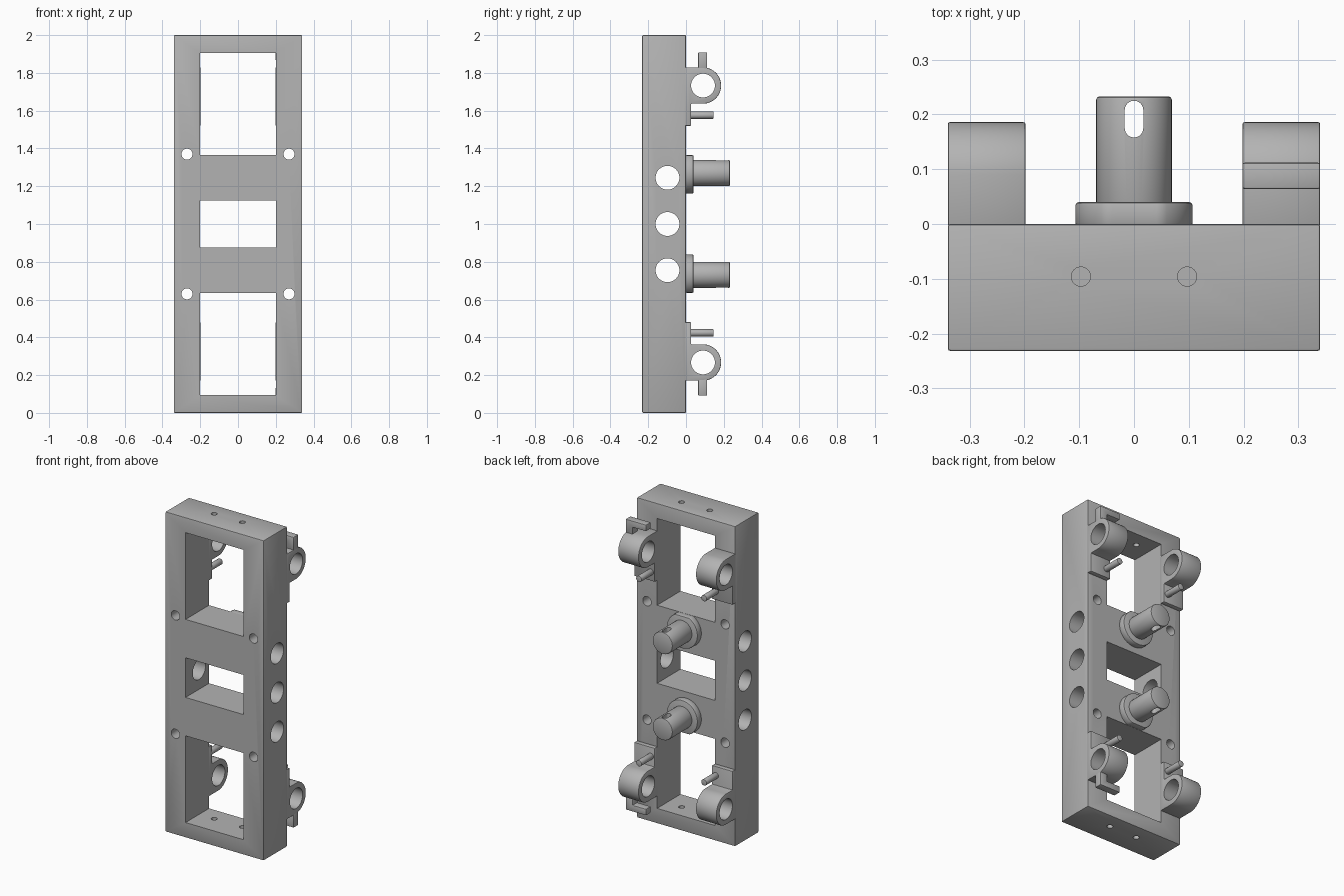
import bpy
import bmesh
from math import cos, sin, pi, radians

cube = bpy.data.objects.get("Cube")
if cube:
    bpy.data.objects.remove(cube, do_unlink=True)

grey = bpy.data.materials.new("machined_grey")
grey.use_nodes = True
grey.diffuse_color = (0.45, 0.45, 0.45, 1)
grey.node_tree.nodes["Principled BSDF"].inputs["Base Color"].default_value = (0.45, 0.45, 0.45, 1)

PLACE = {
    "x": lambda u, v, t: (t, u, v),
    "y": lambda u, v, t: (u, t, v),
    "z": lambda u, v, t: (u, v, t),
}


def arc(cu, cv, r, start=0, end=2 * pi, n=48):
    """Points along an arc; a full circle leaves out the repeated end point."""
    count = n if end - start >= 2 * pi else n + 1
    return [(cu + r * cos(start + (end - start) * i / n),
             cv + r * sin(start + (end - start) * i / n)) for i in range(count)]


def rect(u0, u1, v0, v1):
    return [(u0, v0), (u1, v0), (u1, v1), (u0, v1)]


def apply_mod(obj, kind, **settings):
    mod = obj.modifiers.new(kind, kind)
    for key, value in settings.items():
        setattr(mod, key, value)
    bpy.context.view_layer.objects.active = obj
    bpy.ops.object.modifier_apply(modifier=mod.name)


def prism(name, outline, axis, lo, hi, bevel=0.0):
    """Extrude a closed outline along an axis, with optional rounded edges."""
    bm = bmesh.new()
    bottom = [bm.verts.new(PLACE[axis](u, v, lo)) for u, v in outline]
    top = [bm.verts.new(PLACE[axis](u, v, hi)) for u, v in outline]
    bm.faces.new(bottom)
    bm.faces.new(top)
    for i in range(len(outline)):
        j = (i + 1) % len(outline)
        bm.faces.new((bottom[i], bottom[j], top[j], top[i]))
    bmesh.ops.recalc_face_normals(bm, faces=bm.faces)
    mesh = bpy.data.meshes.new(name)
    bm.to_mesh(mesh)
    bm.free()
    mesh.materials.append(grey)
    obj = bpy.data.objects.new(name, mesh)
    bpy.context.collection.objects.link(obj)
    if bevel:
        apply_mod(obj, "BEVEL", width=bevel, segments=2, limit_method="ANGLE",
                  angle_limit=radians(40))
    return obj


def cut(obj, outline, axis, lo, hi):
    cutter = prism("cutter", outline, axis, lo, hi)
    cutter.hide_render = True
    apply_mod(obj, "BOOLEAN", operation="DIFFERENCE", solver="EXACT", object=cutter)
    bpy.data.objects.remove(cutter, do_unlink=True)


def smooth(obj):
    bpy.ops.object.select_all(action="DESELECT")
    obj.select_set(True)
    bpy.context.view_layer.objects.active = obj
    bpy.ops.object.shade_smooth_by_angle(angle=radians(30))


parts = []

# Frame with three windows
frame = prism("frame", rect(-0.34, 0.34, -0.232, 0), "z", 0, 2, 0.005)
for z0, z1 in ((0.094, 0.636), (0.876, 1.124), (1.364, 1.906)):
    cut(frame, rect(-0.2, 0.2, z0, z1), "y", -0.4, 0.2)
# Cross bores through the sides
for z in (0.755, 1, 1.245):
    cut(frame, arc(-0.098, z, 0.063), "x", -0.5, 0.5)
# Bolt holes through the front, and small holes in both ends
for side in (-1, 1):
    for z in (0.63, 1.37):
        cut(frame, arc(side * 0.27, z, 0.029, n=32), "y", -0.4, 0.2)
    for z0, z1 in ((-0.1, 0.2), (1.8, 2.1)):
        cut(frame, arc(side * 0.097, -0.096, 0.0175, n=24), "z", z0, z1)
parts.append(frame)

# The fittings on the back repeat upside down in the lower half
for half, end in (("upper", 1), ("lower", -1)):
    def flip(points):
        return [(u, 1 + end * (v - 1)) for u, v in points]

    # Slotted pin on a collar trimmed level with the window
    collar = [(x, min(z, 1.364)) for x, z in arc(0, 1.269, 0.107, n=64)]
    parts.append(prism(half + "_pin_collar", flip(collar), "y", -0.004, 0.04, 0.006))
    pin = prism(half + "_pin", flip(arc(0, 1.269, 0.069, n=64)), "y", 0.03, 0.233, 0.006)
    slot = arc(0, 0.208, 0.017, 0, pi, 12) + arc(0, 0.175, 0.017, pi, 2 * pi - 0.001, 12)
    cut(pin, slot, "z", 1 + end * 0.269 - 0.1, 1 + end * 0.269 + 0.1)
    parts.append(pin)

    for name, side in (("left", 1), ("right", -1)):
        label = half + "_" + name
        x0, x1 = sorted((side * 0.198, side * 0.34))
        # Bored lug with its foot plate
        outline = [(-0.004, 1.829), (-0.004, 1.52), (0.027, 1.52), (0.027, 1.637)]
        outline += arc(0.09, 1.733, 0.096, -pi / 2, pi / 2, 32)
        lug = prism(label + "_lug", flip(outline), "x", x0, x1, 0.004)
        cut(lug, flip(arc(0.09, 1.733, 0.063)), "x", x0 - 0.1, x1 + 0.1)
        parts.append(lug)
        # Locating peg
        parts.append(prism(label + "_peg", flip(arc(side * 0.225, 1.576, 0.019, n=32)),
                           "y", 0.02, 0.145, 0.002))

    # Hook on the left lug: outer stem with a bar across
    hook = [(0.29, 1.82), (0.34, 1.82), (0.34, 1.908),
            (0.198, 1.908), (0.198, 1.868), (0.29, 1.868)]
    parts.append(prism(half + "_hook", flip(hook), "y", 0.064, 0.112, 0.004))

for part in parts:
    smooth(part)
